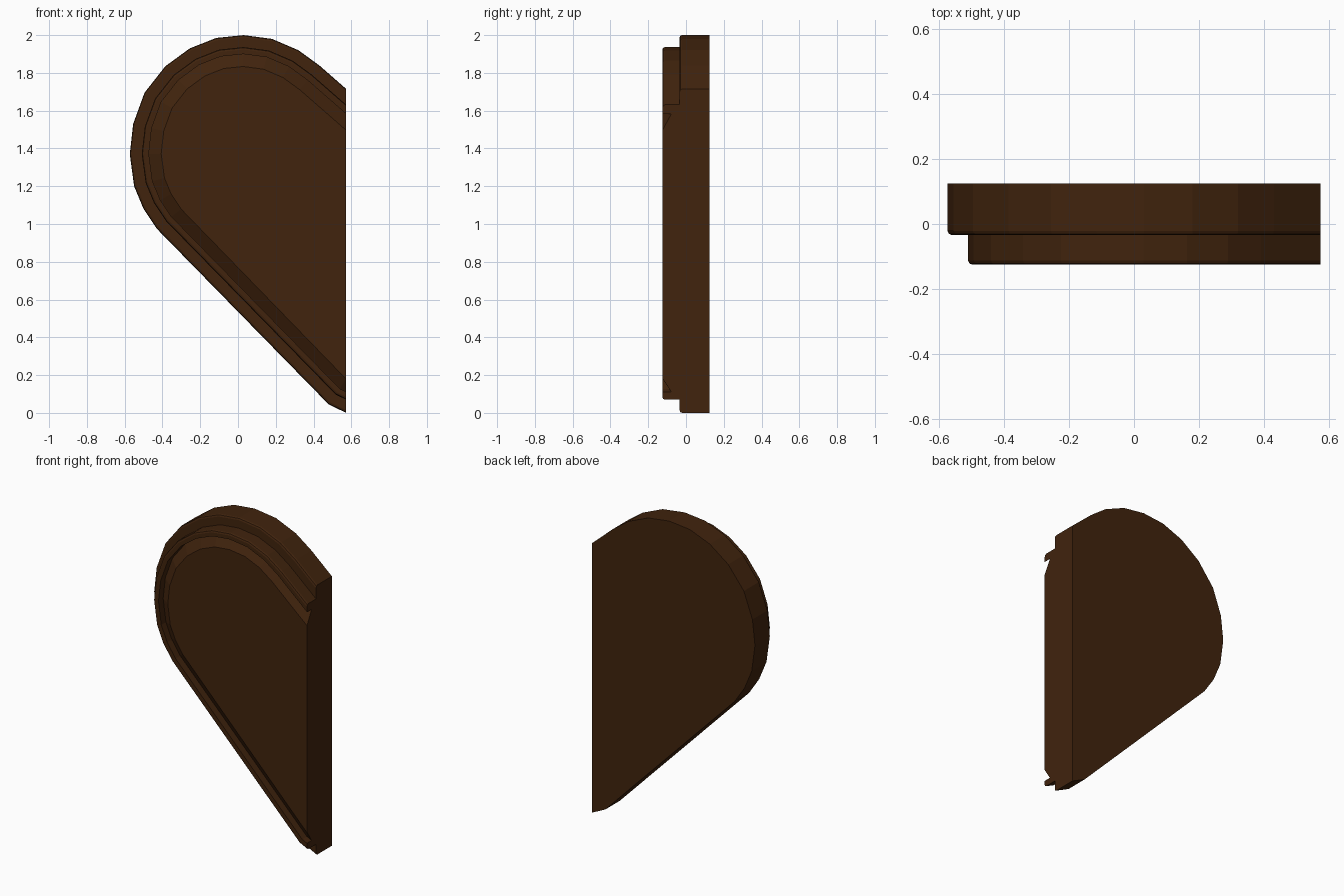
import bpy, bmesh
from mathutils import Vector

if "Cube" in bpy.data.objects:
    bpy.data.objects.remove(bpy.data.objects["Cube"])

CUT_X = 0.573

# Half-heart outline (x, z), from the bottom of the cut round to its top
OUTLINE = [Vector(p) for p in (
    (CUT_X, 0.0), (0.48, 0.045), (-0.43, 0.975), (-0.5, 1.08), (-0.55, 1.2),
    (-0.573, 1.37), (-0.555, 1.53), (-0.495, 1.695), (-0.385, 1.835),
    (-0.255, 1.93), (-0.115, 1.985), (0.03, 2.0), (0.18, 1.98),
    (0.32, 1.92), (0.43, 1.84), (CUT_X, 1.715))]

# Cross-section (inset from outline, y): base, raised rim, groove, panel bevel
SECTION = [
    (0, 0.125), (0, -0.021), (0.004, -0.03), (0.013, -0.034),
    (0.063, -0.034), (0.063, -0.112), (0.067, -0.121), (0.076, -0.125),
    (0.1, -0.125), (0.1, -0.078), (0.165, -0.125)]


def inset(points, dist):
    """Move an open outline inward with mitred corners, ends kept on the cut."""
    normals = []
    for a, b in zip(points, points[1:]):
        d = (b - a).normalized()
        normals.append(Vector((d.y, -d.x)))
    result = []
    for i, p in enumerate(points):
        if i in (0, len(points) - 1):
            n = normals[0 if i == 0 else -1]
            result.append(Vector((CUT_X, p.y + dist / n.y)))
        else:
            n = normals[i - 1] + normals[i]
            q = p + n * (dist / (n.dot(normals[i])))
            result.append(Vector((min(q.x, CUT_X - 0.002), q.y)))
    return result


# Half heart: sweep the section round the outline
bm = bmesh.new()
rings = [[bm.verts.new((p.x, y, p.y)) for p in inset(OUTLINE, d)]
         for d, y in SECTION]
for r0, r1 in zip(rings, rings[1:]):
    for i in range(len(r0) - 1):
        bm.faces.new((r0[i], r0[i + 1], r1[i + 1], r1[i]))

# Back, front panel and flat cut side
bm.faces.new(rings[0])
bm.faces.new(rings[-1])
bm.faces.new([r[0] for r in rings] + [r[-1] for r in reversed(rings)])
bmesh.ops.recalc_face_normals(bm, faces=bm.faces)

mesh = bpy.data.meshes.new("half_heart")
bm.to_mesh(mesh)
bm.free()
heart = bpy.data.objects.new("half_heart", mesh)
bpy.context.collection.objects.link(heart)

# Dark brown colour
brown = bpy.data.materials.new("dark_brown")
brown.use_nodes = True
colour = (0.052, 0.017, 0.004, 1)
brown.diffuse_color = colour
brown.node_tree.nodes["Principled BSDF"].inputs["Base Color"].default_value = colour
mesh.materials.append(brown)
